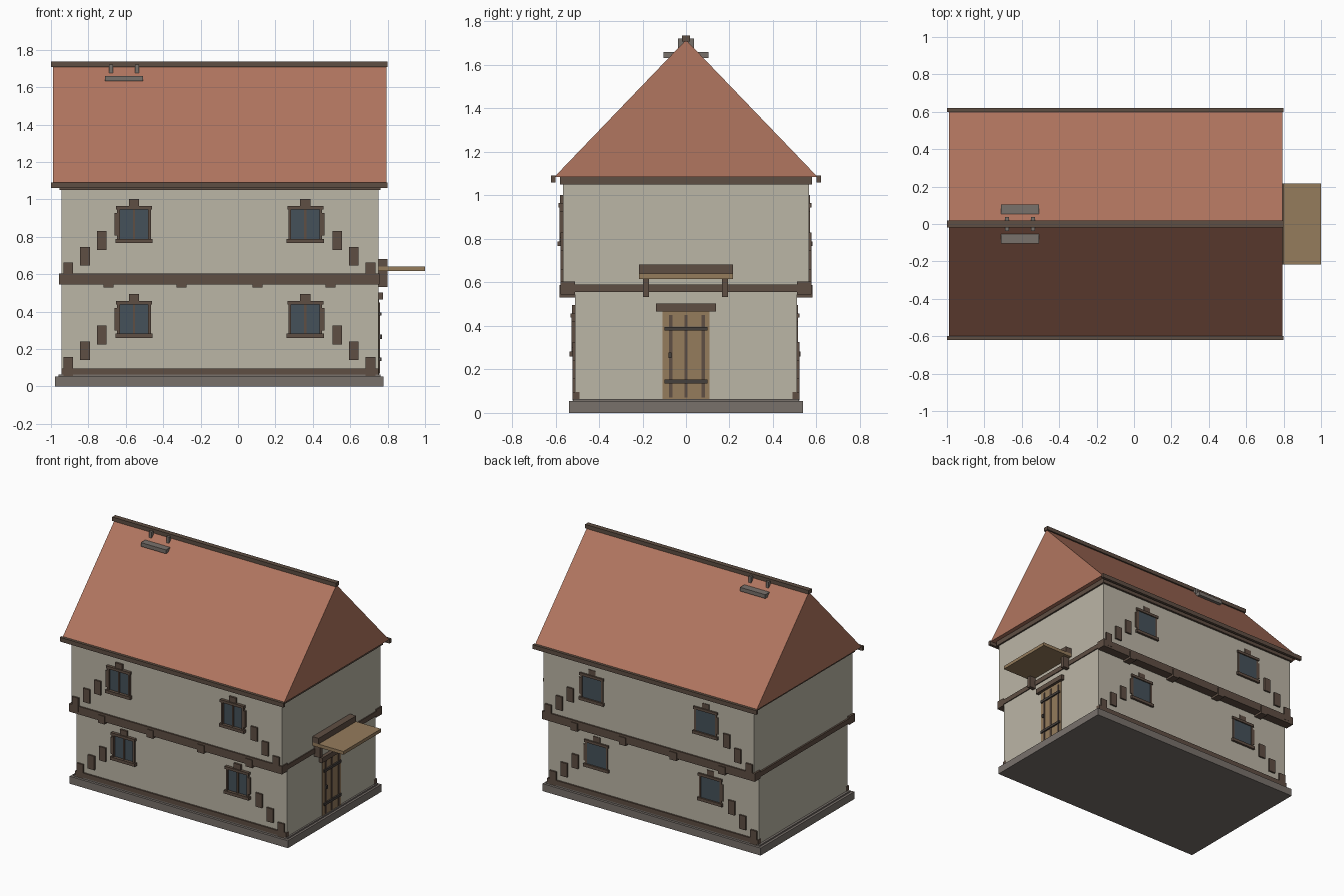
import bpy, bmesh
from mathutils import Matrix

if "Cube" in bpy.data.objects:
    bpy.data.objects.remove(bpy.data.objects["Cube"])


def mat(name, r, g, b):
    m = bpy.data.materials.new(name)
    m.diffuse_color = (r, g, b, 1)
    m.use_nodes = True
    m.node_tree.nodes["Principled BSDF"].inputs["Base Color"].default_value = m.diffuse_color
    return m


PLASTER = mat("plaster", .50, .465, .38)
TILE = mat("roof_tile", .44, .18, .115)
TIMBER = mat("timber", .114, .077, .056)
GLASS = mat("glass", .06, .083, .10)
WOOD = mat("wood", .30, .20, .107)
STONE = mat("stone", .19, .165, .148)
IRON = mat("iron", .06, .05, .045)


def finish(name, bm, material):
    me = bpy.data.meshes.new(name)
    bm.to_mesh(me)
    bm.free()
    me.materials.append(material)
    ob = bpy.data.objects.new(name, me)
    bpy.context.collection.objects.link(ob)
    return ob


def boxes(name, material, *spans):
    """One object from boxes given as (x0, x1, y0, y1, z0, z1)."""
    bm = bmesh.new()
    for x0, x1, y0, y1, z0, z1 in spans:
        m = Matrix.Translation(((x0 + x1) / 2, (y0 + y1) / 2, (z0 + z1) / 2))
        m = m @ Matrix.Diagonal((x1 - x0, y1 - y0, z1 - z0, 1))
        bmesh.ops.create_cube(bm, size=1, matrix=m)
    return finish(name, bm, material)


def on_side(side, x0, x1, wall, out, z0, z1):
    """Box fixed to the front (-1) or back (1) wall, standing out from it."""
    ya, yb = sorted((side * (wall - .02), side * (wall + out)))
    return (x0, x1, ya, yb, z0, z1)


# Plinth and two storeys, the upper one jettied over the lower
boxes("stone_base", STONE, (-.978, .778, -.538, .538, 0, .054))
boxes("base_step", STONE, (-.96, .762, -.52, .52, .05, .064))
boxes("lower_walls", PLASTER, (-.943, .75, -.51, .51, .06, .57))
boxes("upper_walls", PLASTER, (-.943, .75, -.565, .565, .57, 1.085))

# Horizontal beams
boxes("sill_beams", TIMBER, *[on_side(s, -.945, .752, .51, .012, .064, .097) for s in (-1, 1)])
boxes("floor_beams", TIMBER,
      *[on_side(s, -.957, .757, .53, .046, .545, .603) for s in (-1, 1)],
      (.73, .757, -.575, .575, .555, .59), (-.955, -.93, -.575, .575, .555, .59))
boxes("joist_ends", TIMBER,
      *[(x - .027, x + .027, min(s * .49, s * .582), max(s * .49, s * .582), .53, .588)
        for x in (-.693, -.303, .105, .495) for s in (-1, 1)])
boxes("wall_plate", TIMBER, (-.955, .762, -.58, .58, 1.05, 1.086))

# Stepped braces near the corners on each storey
steps = []
for s in (-1, 1):
    for wall, z in ((.51, .107), (.565, .612)):
        for i in range(3):
            for x in (-.908 + .09 * i, .708 - .0885 * i):
                zc = z + .084 * i
                steps.append(on_side(s, x - .026, x + .026, wall, .012, zc - .05, zc + .05))
boxes("stepped_braces", TIMBER, *steps)

# Windows: glass, frame, lintel, keystone and sill
for s, label in ((-1, "front"), (1, "back")):
    d = .016 if s < 0 else .006
    panes, frames = [], []
    for wall, z in ((.51, .36), (.565, .867)):
        for x, outer in ((-.556, -1), (.36, 1)):
            panes.append(on_side(s, x - .08, x + .08, wall, .004, z - .08, z + .085))
            frames += [
                on_side(s, x - .09, x - .076, wall, d, z - .085, z + .085),
                on_side(s, x + .076, x + .09, wall, d, z - .085, z + .085),
                on_side(s, x - .096, x + .096, wall, d + .006, z + .078, z + .097),
                on_side(s, x - .1, x + .1, wall, d + .01, z - .1, z - .078),
                on_side(s, x - .028, x + .028, wall, d - .002, z + .095, z + .135),
                on_side(s, x + outer * .095 - .008, x + outer * .095 + .008, wall, d,
                        z - .06, z + .06)]
            if s < 0:
                frames.append(on_side(s, x - .006, x + .006, wall, d - .004, z - .08, z + .08))
    boxes(label + "_window_glass", GLASS, *panes)
    boxes(label + "_window_frames", TIMBER, *frames)

# Door with battens, straps, handle and lintel
boxes("door", WOOD, (.73, .755, -.108, .108, .062, .472))
boxes("door_battens", TIMBER, *[(.74, .759, y - .008, y + .008, .07, .45) for y in (-.07, 0, .08)])
boxes("door_straps", IRON, *[(.74, .766, -.098, .098, z - .009, z + .009) for z in (.145, .387)])
boxes("door_handle", IRON, (.74, .77, -.08, -.066, .253, .277))
boxes("door_lintel", TIMBER, (.73, .775, -.138, .138, .466, .502))

# Canopy above the door
boxes("canopy_board", WOOD, (.74, 1, -.216, .216, .616, .64))
boxes("canopy_supports", TIMBER, (.74, .8, -.216, .216, .64, .682),
      (.74, .8, -.198, -.17, .532, .616), (.74, .8, .165, .193, .532, .616))

# Roof prism with closed gables
bm = bmesh.new()
tri = [bm.verts.new((-.99, y, z)) for y, z in ((-.605, 1.085), (.605, 1.085), (0, 1.715))]
face = bm.faces.new(tri)
ext = bmesh.ops.extrude_face_region(bm, geom=[face])
bmesh.ops.translate(bm, vec=(1.783, 0, 0),
                    verts=[v for v in ext["geom"] if isinstance(v, bmesh.types.BMVert)])
bmesh.ops.recalc_face_normals(bm, faces=bm.faces)
finish("roof", bm, TILE)
boxes("ridge_beam", TIMBER, (-1, .8, -.018, .018, 1.708, 1.736))
boxes("eave_boards", TIMBER, (-1, .8, -.62, -.6, 1.06, 1.091), (-1, .8, .6, .62, 1.06, 1.091))

# Chimney cap and pots, mostly hidden inside the ridge
boxes("chimney_cap", STONE, (-.71, -.508, -.103, .103, 1.632, 1.66))
boxes("chimney_pots", STONE, *[(x - .011, x + .011, -.037, .037, 1.65, 1.722) for x in (-.68, -.54)])
